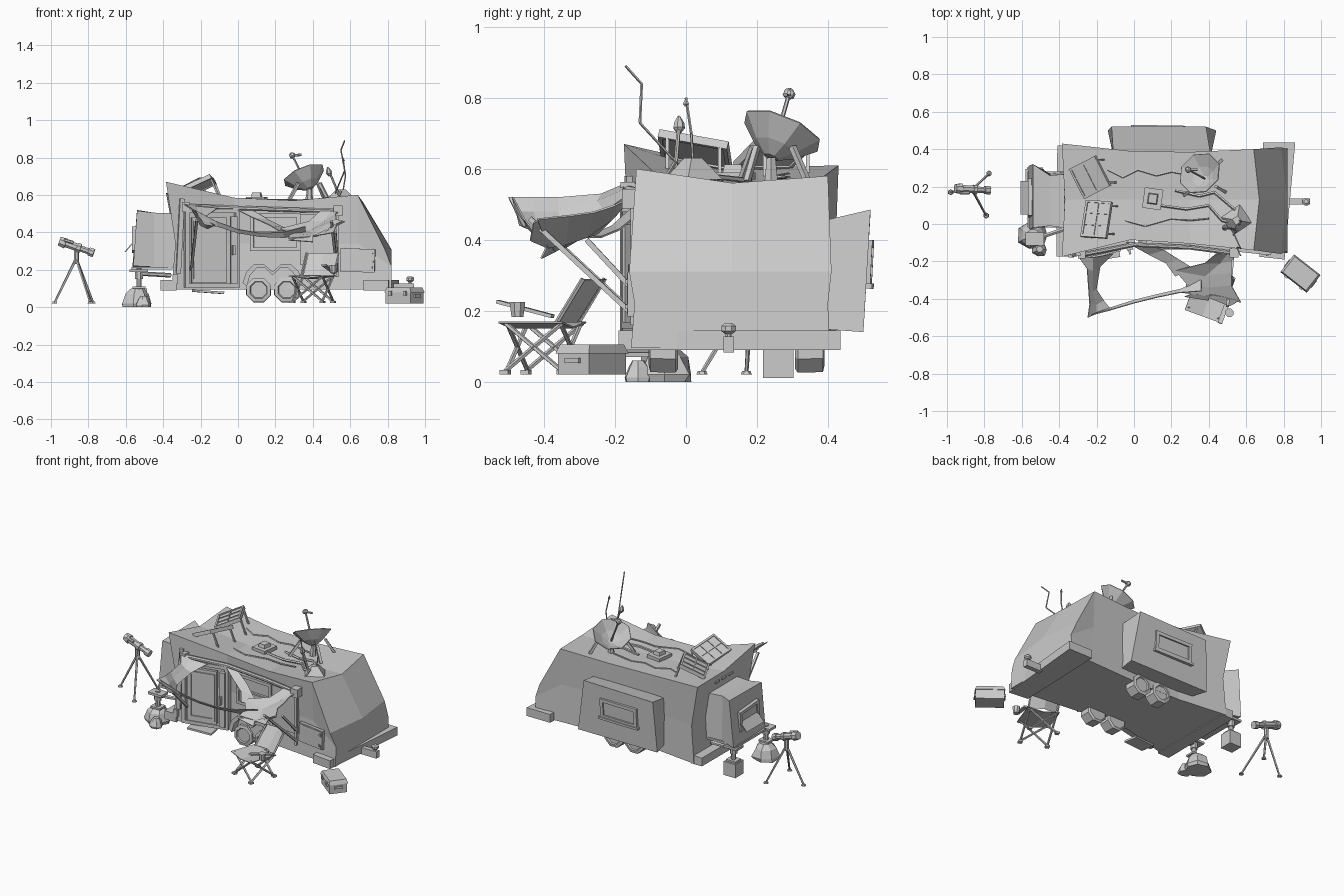
import bpy, bmesh, math, random
from mathutils import Vector, Matrix, Euler
random.seed(4)


def obj(name, *pieces):
    """Join (verts, faces) pieces into one flat-shaded object."""
    vs, fs = [], []
    for v, f in pieces:
        fs += [[i + len(vs) for i in face] for face in f]
        vs += [tuple(p) for p in v]
    me = bpy.data.meshes.new(name)
    me.from_pydata(vs, [], fs)
    bm = bmesh.new()
    bm.from_mesh(me)
    bmesh.ops.recalc_face_normals(bm, faces=bm.faces)
    bm.to_mesh(me)
    bm.free()
    ob = bpy.data.objects.new(name, me)
    bpy.context.collection.objects.link(ob)
    return ob


def loft(rings, caps=True):
    n = len(rings[0])
    fs = [[r * n + i, r * n + (i + 1) % n, (r + 1) * n + (i + 1) % n, (r + 1) * n + i]
          for r in range(len(rings) - 1) for i in range(n)]
    if caps:
        fs += [list(range(n)), [(len(rings) - 1) * n + i for i in range(n)]]
    return [p for r in rings for p in r], fs


def turned(p, axis, profile, n=8):
    """Lathe: profile of (distance along axis, radius)."""
    q = Vector(axis).to_track_quat('Z', 'Y')
    return loft([[Vector(p) + q @ Vector((r * math.cos(2 * math.pi * (i + .5) / n),
                                          r * math.sin(2 * math.pi * (i + .5) / n), h))
                  for i in range(n)] for h, r in profile])


def rod(p, q, r=.006, n=6, r2=None):
    d = Vector(q) - Vector(p)
    return turned(p, d, [(0, r), (d.length, r if r2 is None else r2)], n)


def path(pts, r=.005, n=5):
    return [rod(a, b, r, n) for a, b in zip(pts, pts[1:])]


def place(loc, rot=(0, 0, 0)):
    return Matrix.Translation(loc) @ Euler([math.radians(a) for a in rot]).to_matrix().to_4x4()


def box(c, s, rot=(0, 0, 0), M=Matrix(), taper=1):
    m = M @ place(c, rot)
    return loft([[m @ Vector((x * s[0] / 2 * t, y * s[1] / 2 * t, z * s[2] / 2))
                  for x, y in ((-1, -1), (1, -1), (1, 1), (-1, 1))] for z, t in ((-1, 1), (1, taper))])


def frame(w, h, t, d, M):
    """Rectangular frame in the local xz plane."""
    return [box((sx * (w - t) / 2, 0, 0), (t, d, h), M=M) for sx in (-1, 1)] + \
           [box((0, 0, sz * (h - t) / 2), (w, d, t), M=M) for sz in (-1, 1)]


def cloth(name, rows):
    n = len(rows[0])
    o = obj(name, ([p for r in rows for p in r],
                   [[a * n + i, a * n + i + 1, (a + 1) * n + i + 1, (a + 1) * n + i]
                    for a in range(len(rows) - 1) for i in range(n - 1)]))
    o.modifiers.new("thickness", 'SOLIDIFY').thickness = .005


# Pinched trailer shell lofted along x
def section(xs, yf, yb, zf, zm, zb, mid, bulge=0):
    xb, xm, xt = xs
    return [(xb, yf + .005, .095), (xm, yf + .015, mid), (xt, yf, zf), (xt + bulge, .13, zm),
            (xt, yb, zb), (xm, yb - .01, mid), (xb, yb - .005, .095)]


obj("trailer_shell", loft([
    section((-.355, -.335, -.385), -.175, .43, .67, .60, .61, .34, .015),
    section((-.02, -.02, -.02), -.085, .39, .585, .57, .58, .34),
    section((.3, .3, .3), -.105, .385, .57, .56, .57, .34),
    section((.64, .64, .64), -.14, .40, .60, .56, .58, .34, .03),
    section((.82, .82, .785), -.16, .41, .31, .31, .31, .22, .035)]))

# End bumpers
for tag, ends in (("left", ((-.415, -.175, -.41, .42), (-.33, -.175, -.33, .42))),
                  ("right", ((.67, -.175, .69, .435), (.805, -.19, .862, .435)))):
    obj(tag + "_bumper", loft([[(a, b, .09), (c, d, .09), (c, d, .145), (a, b, .145)] for a, b, c, d in ends]))

# Rear slide-out with window
obj("slide_out", loft([[(-.11, .36, .15), (.41, .36, .15), (.41, .37, .45), (-.11, .37, .45)],
                       [(-.14, .50, .14), (.44, .50, .14), (.385, .52, .485), (-.12, .52, .475)]]))
wm = place((.13, .512, .335), (-3, 0, -1))
obj("slide_out_window", *frame(.27, .13, .022, .025, wm), box((0, 0, 0), (.24, .006, .10), M=wm),
    box((0, .003, -.065), (.29, .03, .015), M=wm))

# End pop-out bay with window, vent dots and ledge
obj("end_bay", loft([[(-.32, -.02, .21), (-.32, .28, .21), (-.32, .27, .50), (-.32, -.03, .50)],
                     [(-.45, 0, .215), (-.45, .27, .215), (-.45, .26, .505), (-.45, -.01, .505)],
                     [(-.56, -.03, .22), (-.565, .31, .21), (-.54, .32, .52), (-.54, -.02, .515)]]))
obj("end_bay_ledge", box((-.46, .13, .208), (.22, .30, .014)))
wm = place((-.555, .14, .36), (0, 4, 90))
obj("end_bay_window", *frame(.2, .13, .02, .025, wm), box((0, 0, 0), (.18, .01, .11), M=wm))
obj("window_flap", box((-.578, .14, .325), (.006, .18, .08), (0, 40, 0)))
obj("end_vents", *[box((-.368, .06 + .07 * i, .555), (.012, .04, .012)) for i in range(3)])

# Jacks standing on a rock and a block
for tag, y in (("front", -.08), ("back", .26)):
    obj(tag + "_jack", rod((-.53, y, .09), (-.53, y, .21), .015, 8), rod((-.53, y, .15), (-.53, y, .2), .023, 8),
        box((-.53, y, .195), (.1, .07, .015)), box((-.53, y, .105), (.07, .06, .012)))
    obj(tag + "_jack_arm", rod((-.53, y, .18), (-.36, y * .8 + .04, .17), .012))
obj("jack_block", box((-.53, .26, .055), (.085, .085, .09)))


def rock(name, c, r, h):
    obj(name, loft([[(c[0] + r * k * random.uniform(.85, 1.1) * math.cos(a * math.pi / 3.5),
                      c[1] + r * k * random.uniform(.85, 1.1) * math.sin(a * math.pi / 3.5), z * h)
                     for a in range(7)] for k, z in ((.95, 0), (1, .2), (.75, .7), (.45, 1))]))


rock("large_rock", (-.54, -.06), .085, .1)
rock("small_rock", (-.505, -.135), .042, .06)

# Wheels and front fender
for side, y, s in (("front", -.105, 1), ("back", .39, -1)):
    for i, x in enumerate((.11, .26)):
        obj(f"{side}_wheel_{i}", turned((x, y, .092), (0, s, 0),
            [(.008, .045), (0, .05), (.004, .07), (.075, .072), (.083, .06)], 8))
arch = [(.025, .13), (.045, .19), (.085, .228), (.14, .228), (.185, .19), (.23, .228), (.285, .228), (.325, .19), (.345, .13)]
inner = [(.185 + (x - .185) * .86, z - .02) for x, z in arch]
obj("front_fender", loft([[(a, -.135, b), (a, -.07, b), (c, -.07, d), (c, -.135, d)]
                          for (a, b), (c, d) in zip(arch, inner)]))

# Door, frame and step
dm = place((-.14, -.131, .315), (0, 0, 13))
obj("door_frame", *frame(.30, .42, .022, .045, dm))
obj("door", box((-.02, -.012, -.01), (.19, .02, .35), M=dm), *frame(.17, .31, .018, .035, dm @ place((-.02, -.012, -.01))),
    box((.115, -.02, -.01), (.035, .03, .36), M=dm))
obj("door_handle", box((.11, -.045, -.01), (.012, .025, .05), M=dm))
obj("door_steps", box((-.16, -.145, .082), (.16, .09, .012), (0, 4, 10)))

# Front window, side panel, hatch and left trim
wm = place((.2, -.103, .40), (0, 0, -4))
obj("front_window", *frame(.27, .2, .02, .04, wm), box((0, 0, 0), (.25, .015, .18), M=wm),
    box((0, -.012, 0), (.25, .02, .01), M=wm))
obj("side_panel", box((.43, -.118, .36), (.19, .025, .27), (0, 0, -6)))
hm = place((.64, -.145, .25), (0, 2, -6))
obj("side_hatch", box((0, 0, 0), (.17, .025, .11), M=hm), *frame(.185, .125, .01, .02, hm),
    *[box((.075, -.013, z), (.012, .012, .012), M=hm) for z in (-.035, .035)])
obj("corner_trim", box((-.335, -.165, .15), (.03, .03, .05)), box((-.31, -.158, .38), (.025, .03, .40), (0, 3, 12)))

# Awning: roller, struts and torn cloth
obj("awning_roller", *path([(-.28, -.165, .54), (0, -.11, .53), (.3, -.125, .52), (.53, -.155, .515)], .013, 8),
    box((.535, -.155, .515), (.05, .05, .055)), box((-.28, -.16, .535), (.04, .05, .055)))
obj("awning_struts", *[rod(p, q, .010, 4) for p, q in
    (((-.25, -.155, .20), (-.22, -.44, .465)), ((.53, -.15, .19), (.50, -.44, .46)),
     ((.53, -.15, .26), (.52, -.28, .40)), ((.53, -.15, .16), (.53, -.15, .50)))])
cloth("awning_left", [[(-.30, -.17, .56), (-.22, -.18, .54), (-.11, -.16, .53)],
                      [(-.25, -.24, .53), (-.22, -.25, .51), (-.18, -.23, .48)],
                      [(-.24, -.36, .52), (-.22, -.36, .48), (-.20, -.35, .44)],
                      [(-.235, -.43, .52), (-.20, -.43, .48), (-.16, -.41, .42)],
                      [(-.245, -.50, .52), (-.20, -.48, .48), (-.12, -.46, .44)]])
cloth("awning_edge", [[(-.23, -.49, .52), (-.18, -.47, .44)], [(-.12, -.46, .46), (-.11, -.445, .43)],
                      [(.0, -.425, .415), (.0, -.41, .395)], [(.12, -.395, .395), (.12, -.38, .375)],
                      [(.24, -.37, .40), (.25, -.35, .37)], [(.36, -.36, .43), (.36, -.30, .40)]])
cloth("awning_strand", [[(-.04, -.10, .54), (.06, -.11, .53)], [(.08, -.165, .48), (.16, -.14, .47)],
                        [(.17, -.21, .44), (.24, -.19, .43)], [(.22, -.28, .41), (.32, -.24, .41)]])
cloth("awning_right", [[(.44, -.16, .515), (.50, -.16, .515), (.55, -.16, .52)],
                       [(.38, -.21, .46), (.46, -.21, .46), (.52, -.20, .50)],
                       [(.22, -.25, .42), (.38, -.28, .41), (.52, -.26, .48)],
                       [(.28, -.32, .40), (.40, -.34, .39), (.52, -.33, .47)],
                       [(.27, -.37, .37), (.42, -.39, .38), (.57, -.42, .46)]])
cloth("awning_tatters", [[(.32, -.37, .37), (.38, -.38, .38), (.42, -.38, .39), (.48, -.39, .42), (.56, -.41, .46)],
                         [(.27, -.39, .36), (.40, -.41, .35), (.40, -.395, .38), (.51, -.44, .40), (.53, -.43, .45)]])

# Solar panels with legs
for i, (c, s, rx, rz) in enumerate((((-.235, .25, .645), (.16, .17), 0, 27), ((-.20, .025, .652), (.14, .19), -11, -4))):
    m = place(c, (rx, -25, rz))
    w, h = s
    obj(f"solar_panel_{i}", box((0, 0, 0), (w, h, .012), M=m),
        *frame(w + .01, h + .01, .012, .024, m @ place((0, 0, 0), (90, 0, 0))),
        *[box((0, h * k, .007), (w, .006, .008), M=m) for k in (-.17, .17)], box((0, 0, .007), (.006, h, .008), M=m))
    obj(f"panel_legs_{i}", *[rod(m @ Vector((w / 2, y, 0)), m @ Vector((w / 2, y, 0)) + Vector((.05, 0, -.12)), .007, 4)
                             for y in (-h * .4, h * .4)],
        *[rod(m @ Vector((-w / 2, y, 0)), m @ Vector((-w / 2 - .02, y, -.05)), .007, 4) for y in (-h * .4, h * .4)])

# Satellite dish with feed horn
n = Vector((-.42, .42, 1)).normalized()
hub = Vector((.383, .24, .632))
obj("dish", turned(hub, n, [(0, .02), (.03, .065), (.085, .120), (.089, .117), (.04, .06), (.012, .015)], 8))
feed = Vector((.29, .29, .81))
obj("dish_feed", rod(hub, feed, .006), turned(feed - n * .012, n, [(0, .01), (.006, .017), (.02, .017), (.028, .008)], 7),
    rod(feed, feed + Vector((.05, 0, .005)), .007))
obj("dish_legs", rod((.38, .24, .56), hub, .022, 6, .014), *[rod(hub + Vector((x, y, .03)), (hub.x + 1.9 * x, hub.y + 1.7 * y, .565), .011, 4)
                   for x, y in ((.045, .06), (-.06, -.05), (.055, -.04))])

# Antenna cluster
obj("antenna_base", box((.55, .02, .60), (.12, .12, .06), (0, 0, 35), taper=.3))
obj("tall_antenna", *path([(.52, -.02, .61), (.57, -.13, .73), (.55, -.125, .84), (.57, -.17, .89)], .004))
obj("short_antennas", rod((.54, -.03, .6), (.49, -.02, .72), .006), turned((.49, -.02, .70), (-.2, 0, 1),
    [(0, .006), (.015, .017), (.03, .015), (.05, .003)], 7), *path([(.56, .02, .61), (.575, .015, .70), (.56, 0, .80)], .004),
    turned((.562, 0, .775), (0, 0, 1), [(0, .003), (.008, .009), (.02, .003)], 5), rod((.55, -.03, .62), (.53, -.06, .57), .006))

# Roof vent and cables
vm = place((.10, .135, .575), (0, 0, -8))
obj("roof_vent", box((0, 0, 0), (.10, .11, .03), M=vm), box((0, 0, .022), (.055, .06, .03), M=vm, taper=.8))
obj("roof_cables", *path([(-.14, .29, .585), (-.06, .25, .578), (.02, .29, .575), (.12, .26, .572), (.2, .28, .57), (.36, .25, .57)]),
    *path([(-.12, .07, .588), (-.05, .02, .58), (.06, -.01, .578), (.2, .03, .572), (.3, .02, .572), (.4, .03, .575)]),
    *path([(.14, .10, .57), (.28, .08, .57), (.4, .1, .57), (.47, .02, .58), (.54, .0, .59)], .008),
    *path([(.22, .18, .568), (.35, .15, .568), (.43, .17, .568), (.56, .06, .58)], .008))

# Hitch and toolbox
obj("hitch", box((.88, .12, .105), (.12, .03, .045)), rod((.92, .12, .10), (.92, .12, .15), .009, 8),
    turned((.92, .12, .135), (0, 0, 1), [(0, .012), (.008, .022), (.022, .022), (.03, .012)], 8))
tm = place((.89, -.265, 0), (0, 0, -38))
obj("toolbox", box((0, 0, .05), (.17, .11, .06), M=tm), box((0, 0, .092), (.18, .12, .025), M=tm, taper=.88),
    *[box((x, -.06, .075), (.02, .012, .025), M=tm) for x in (-.05, .05)],
    *[box((s * .088, 0, .06), (.012, .05, .015), M=tm) for s in (-1, 1)])

# Folding chair with cup
cm = place((.40, -.40, 0), (0, 0, -20))
at = lambda x, y, z: cm @ Vector((x, y, z))
obj("chair_legs", *[rod(at(-s * .085, y, .03), at(s * .085, y, .165), .007, 5) for s in (-1, 1) for y in (-.08, .08)],
    *[rod(at(x, -s * .085, .03), at(x, s * .085, .165), .007, 5) for s in (-1, 1) for x in (-.085, .085)],
    *[box((x, y, .027), (.025, .025, .012), M=cm) for x in (-.085, .085) for y in (-.085, .085)])
cloth("chair_seat", [[at(x, y, z) for x, z in ((-.1, .17), (0, .155), (.1, .17))] for y in (-.1, 0, .09)])
cloth("chair_back", [[at(x, y + b, z) for x, b in ((-.08, 0), (0, .025), (.09, 0))]
                     for y, z in ((.07, .17), (.11, .23), (.15, .29))])
obj("chair_arms", box((.10, -.02, .205), (.025, .17, .01), (-14, 0, 0), M=cm),
    *[rod(at(s * .09, .07, .165), at(s * .09, .15, .29), .007, 5) for s in (-1, 1)])
obj("cup", rod((.51, -.475, .182), (.51, -.475, .225), .018, 8, .024))

# Telescope on tripod
top = Vector((-.865, .185, .26))
obj("tripod", *[rod(top, f, .008, 5, .006) for f in ((-.98, .17, .025), (-.775, .27, .025), (-.79, .045, .025))],
    *[turned((x, y, .02), (0, 0, 1), [(0, .016), (.01, .012)], 6) for x, y in ((-.98, .17), (-.775, .27), (-.79, .045))],
    rod((-.865, .185, .23), (-.865, .185, .32), .014, 7))
d = Vector((.19, -.01, -.065))
obj("telescope", turned((-.955, .19, .352), d, [(0, .026), (.035, .03), (.036, .022), (.1, .022), (.101, .027),
                        (.12, .027), (.121, .018), (.165, .017), (.166, .024), (.195, .024)], 8),
    rod((-.93, .165, .36), (-.88, .165, .345), .009))
